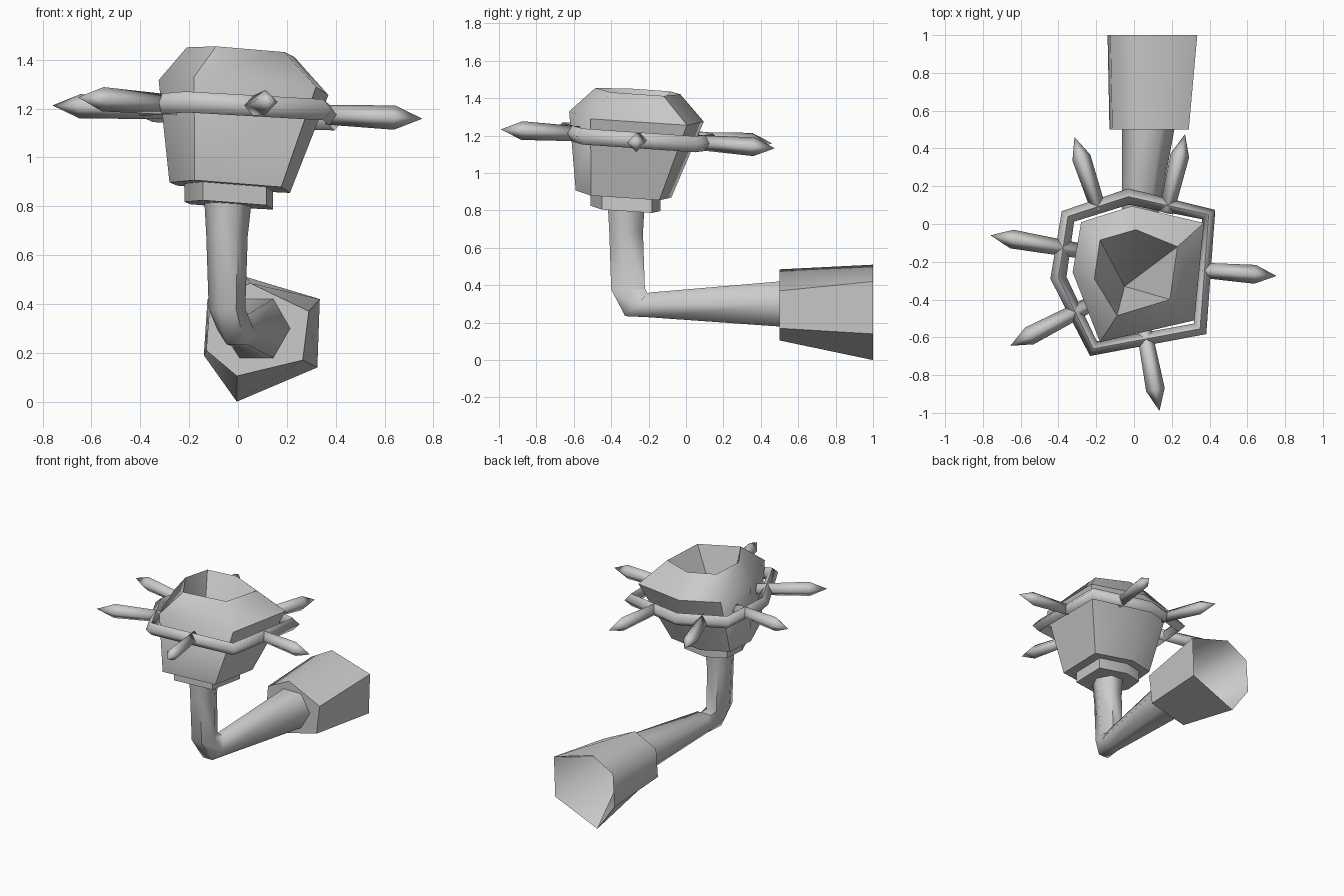
import bpy, math
from mathutils import Vector

if "Cube" in bpy.data.objects:
    bpy.data.objects.remove(bpy.data.objects["Cube"])


def loft(name, rings, angle, cap_start=True, cap_end=True, closed=False):
    """Skin a list of point rings; a one-point ring makes an apex."""
    verts, faces, starts = [], [], []
    for r in rings:
        starts.append(len(verts))
        verts += [tuple(p) for p in r]
    pairs = list(zip(range(len(rings) - 1), range(1, len(rings))))
    if closed:
        pairs.append((len(rings) - 1, 0))
    for i, j in pairs:
        a, b = starts[i], starts[j]
        na, nb = len(rings[i]), len(rings[j])
        for k in range(max(na, nb)):
            m = (k + 1) % max(na, nb)
            if na == 1:
                faces.append((a, b + m, b + k))
            elif nb == 1:
                faces.append((a + k, a + m, b))
            else:
                faces.append((a + k, a + m, b + m, b + k))
    if not closed:
        if cap_start and len(rings[0]) > 2:
            faces.append(tuple(reversed(range(len(rings[0])))))
        if cap_end and len(rings[-1]) > 2:
            faces.append(tuple(starts[-1] + k for k in range(len(rings[-1]))))
    me = bpy.data.meshes.new(name)
    me.from_pydata(verts, [], faces)
    ob = bpy.data.objects.new(name, me)
    bpy.context.collection.objects.link(ob)
    bpy.context.view_layer.objects.active = ob
    ob.select_set(True)
    bpy.ops.object.mode_set(mode='EDIT')
    bpy.ops.mesh.select_all(action='SELECT')
    bpy.ops.mesh.normals_make_consistent(inside=False)
    bpy.ops.object.mode_set(mode='OBJECT')
    bpy.ops.object.shade_smooth_by_angle(angle=math.radians(angle))
    ob.select_set(False)
    return ob


# Irregular hexagon shared by the bowl levels, all lying on tilted planes
WIDE = [(-.325, -.255), (-.18, -.625), (.32, -.51), (.37, .005), (-.01, .095), (-.28, .01)]
TOP = [(-.21, -.29), (-.09, -.485), (.19, -.40), (.23, -.12), (.01, -.03), (-.18, -.085)]


def level(z, s=1.0, cx=0.0, cy=0.0, shape=WIDE):
    pts = [(x * s + cx, y * s + cy) for x, y in shape]
    return [Vector((x, y, z - .065 * x - .06 * y)) for x, y in pts]


# Bowl with collar below and a funnel inside
loft("bowl", [level(.785, .52, -.05, -.185), level(.86, .52, -.05, -.185),
              level(.86, .71, -.05, -.146), level(1.28),
              level(1.42, shape=TOP), [Vector((-.05, -.33, .92))]], 50)

# Bent pipe: centre, tangent angle in the yz plane, half width, half height
PIPE = [((-.04, -.32, .86), -90, .10, .10), ((-.045, -.32, .68), -90, .085, .09),
        ((-.045, -.31, .38), -88, .075, .09), ((-.01, -.265, .295), -45, .075, .085),
        ((.01, -.20, .295), -2, .075, .066), ((.077, .52, .30), 0, .14, .122)]
rings = []
for c, a, w, h in PIPE:
    a = math.radians(a)
    v = Vector((0, -math.sin(a), math.cos(a)))
    rings.append([Vector(c) + Vector((w * math.cos(k * math.pi / 3), 0, 0))
                  + v * (h * math.sin(k * math.pi / 3) / .866) for k in range(6)])
loft("pipe", rings, 65)

# Flared mouthpiece with a funnel recess
NEAR = [(.29, .37), (.265, .17), (-.005, .105), (-.13, .21), (-.115, .405), (.05, .485)]
FAR = [(.335, .42), (.325, .14), (-.005, .0), (-.14, .19), (-.125, .42), (.035, .51)]
loft("mouthpiece", [[Vector((x, .5, z)) for x, z in NEAR],
                    [Vector((x, 1, z)) for x, z in FAR],
                    [Vector((.077, .52, .30))]], 65)


def on_ring(x, y):
    return Vector((x, y, 1.175 - .045 * x - .065 * y))


# Ring around the bowl, diamond section
centre = on_ring(-.02, -.24)
ring = []
for x, y in [(-.35, .04), (-.03, .145), (.395, .05), (.35, -.555), (-.215, -.66), (-.40, -.285)]:
    p = on_ring(x, y)
    out = (p - centre).normalized() * .043
    up = Vector((0, 0, .043))
    ring.append([p + out, p + up, p - out, p - up])
loft("ring", ring, 95, closed=True)

# Six radiating spikes: base and tip
SPIKES = [((-.30, -.14), (-.76, -.06)), ((-.25, -.435), (-.655, -.645)),
          ((.055, -.57), (.135, -.99)), ((.36, -.245), (.755, -.275)),
          ((.17, .06), (.27, .475)), ((-.185, .07), (-.315, .46))]
for n, (b, t) in enumerate(SPIKES):
    base, tip = on_ring(*b), on_ring(*t)
    d = (tip - base).normalized()
    side = d.cross(Vector((0, 0, 1))).normalized()
    up = side.cross(d)
    sections = [[c + side * r, c + up * r, c - side * r, c - up * r]
                for c, r in ((base, .04), (tip - d * .115, .05))]
    loft(f"spike_{n + 1}", sections + [[tip]], 95)
